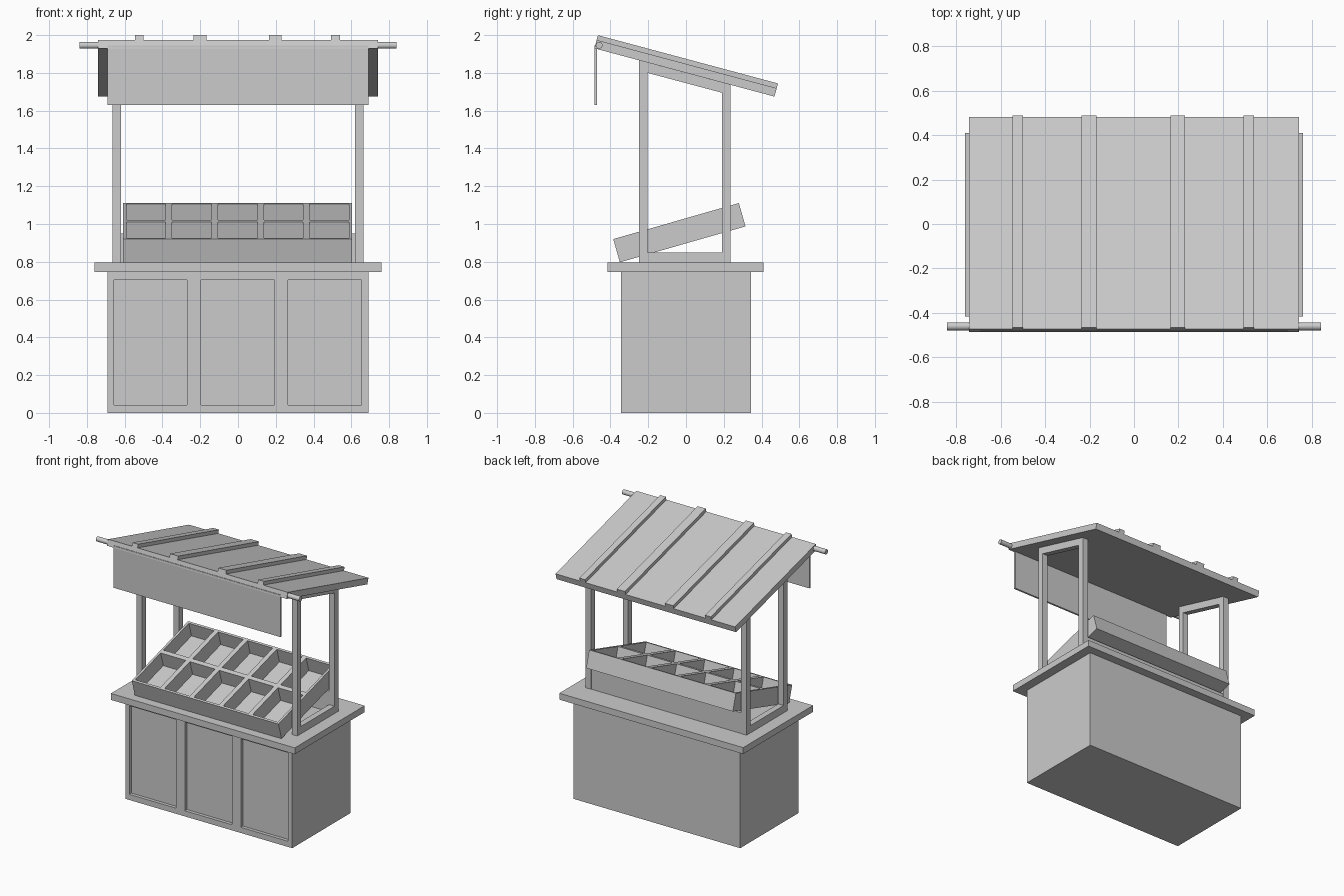
import bpy, bmesh, math
from mathutils import Matrix, Vector

if "Cube" in bpy.data.objects:
    bpy.data.objects.remove(bpy.data.objects["Cube"])


def finish(name, bm, matrix=None):
    bmesh.ops.recalc_face_normals(bm, faces=bm.faces[:])
    me = bpy.data.meshes.new(name)
    bm.to_mesh(me)
    bm.free()
    ob = bpy.data.objects.new(name, me)
    if matrix:
        ob.matrix_world = matrix
    bpy.context.collection.objects.link(ob)
    return ob


def box(name, x, y, z, matrix=None):
    bm = bmesh.new()
    bmesh.ops.create_cube(bm, size=1)
    for v in bm.verts:
        v.co = [r[0] if c < 0 else r[1] for c, r in zip(v.co, (x, y, z))]
    return finish(name, bm, matrix)


def tilted(y, z, degrees):
    return Matrix.Translation((0, y, z)) @ Matrix.Rotation(math.radians(degrees), 4, 'X')


# Counter body: front face grid with three recessed panels, pulled back into a box
xs = [-0.69, -0.657, -0.27, -0.197, 0.193, 0.265, 0.655, 0.69]
zs = [0, 0.042, 0.703, 0.75]
bm = bmesh.new()
grid = [[bm.verts.new((x, -0.345, z)) for z in zs] for x in xs]
panels = []
for i in range(len(xs) - 1):
    for j in range(len(zs) - 1):
        f = bm.faces.new((grid[i][j], grid[i + 1][j], grid[i + 1][j + 1], grid[i][j + 1]))
        if j == 1 and i in (1, 3, 5):
            panels.append(f)
border = [e for e in bm.edges if e.is_boundary]
ext = bmesh.ops.extrude_edge_only(bm, edges=border)["geom"]
for v in ext:
    if isinstance(v, bmesh.types.BMVert):
        v.co.y = 0.345
back = [e for e in ext if isinstance(e, bmesh.types.BMEdge) and e.is_boundary]
bmesh.ops.contextual_create(bm, geom=back)
for f in panels:
    inset = bmesh.ops.extrude_discrete_faces(bm, faces=[f])["faces"][0]
    for v in inset.verts:
        v.co.y += 0.025
finish("counter_body", bm)

# Counter top
box("counter_top", (-0.76, 0.76), (-0.415, 0.41), (0.747, 0.795))

# Side frames: posts, bottom rail and sloping top rail as one ring
outer = [(-0.25, 0.795), (0.235, 0.795), (0.235, 1.737), (-0.25, 1.867)]
inner = [(-0.203, 0.85), (0.19, 0.85), (0.19, 1.695), (-0.203, 1.80)]
for side, x0 in (("left", -0.665), ("right", 0.62)):
    bm = bmesh.new()
    loops = [[bm.verts.new((x, y, z)) for y, z in pts]
             for x, pts in ((x0, outer), (x0 + 0.045, outer), (x0 + 0.045, inner), (x0, inner))]
    for a in range(4):
        p, q = loops[a], loops[(a + 1) % 4]
        for i in range(4):
            j = (i + 1) % 4
            bm.faces.new((p[i], p[j], q[j], q[i]))
    finish(side + "_frame", bm)

# Board that carries the crates between the back posts
box("crate_support_board", (-0.62, 0.62), (0.192, 0.233), (0.795, 0.95))

# Roof slab with battens
roof = tilted(-0.485, 1.93, -15)
box("roof_slab", (-0.742, 0.742), (0, 0.987), (0, 0.046), roof)
for i, (a, b) in enumerate(((-0.546, -0.499), (-0.235, -0.168), (0.163, 0.23), (0.493, 0.54))):
    box(f"roof_batten_{i + 1}", (a, b), (0, 0.987), (0.044, 0.072), roof)

# Rod and hanging valance at the front edge
bm = bmesh.new()
bmesh.ops.create_cone(bm, cap_ends=True, segments=16, radius1=0.018, radius2=0.018, depth=1.68,
                      matrix=Matrix.Translation((0, -0.46, 1.946)) @ Matrix.Rotation(math.pi / 2, 4, 'Y'))
rod = finish("awning_rod", bm)
for p in rod.data.polygons:
    p.use_smooth = len(p.vertices) == 4
box("front_valance", (-0.69, 0.69), (-0.484, -0.47), (1.63, 1.945))

# Tilted display crates, two rows of five
W, D, H, T = 0.2425, 0.346, 0.128, 0.017
rack = tilted(-0.35, 0.797, 16)
for row in range(2):
    for col in range(5):
        x, y = -0.608 + col * W, row * D
        bm = bmesh.new()
        bmesh.ops.create_cube(bm, size=1)
        for v in bm.verts:
            v.co = Vector((x + (v.co.x + 0.5) * W, y + (v.co.y + 0.5) * D, (v.co.z + 0.5) * H))
        top = max(bm.faces, key=lambda f: f.calc_center_median().z)
        bmesh.ops.inset_individual(bm, faces=[top], thickness=T, use_even_offset=True)
        floor = bmesh.ops.extrude_discrete_faces(bm, faces=[top])["faces"][0]
        for v in floor.verts:
            v.co.z = T
        finish(f"crate_row{row + 1}_{col + 1}", bm, rack)
